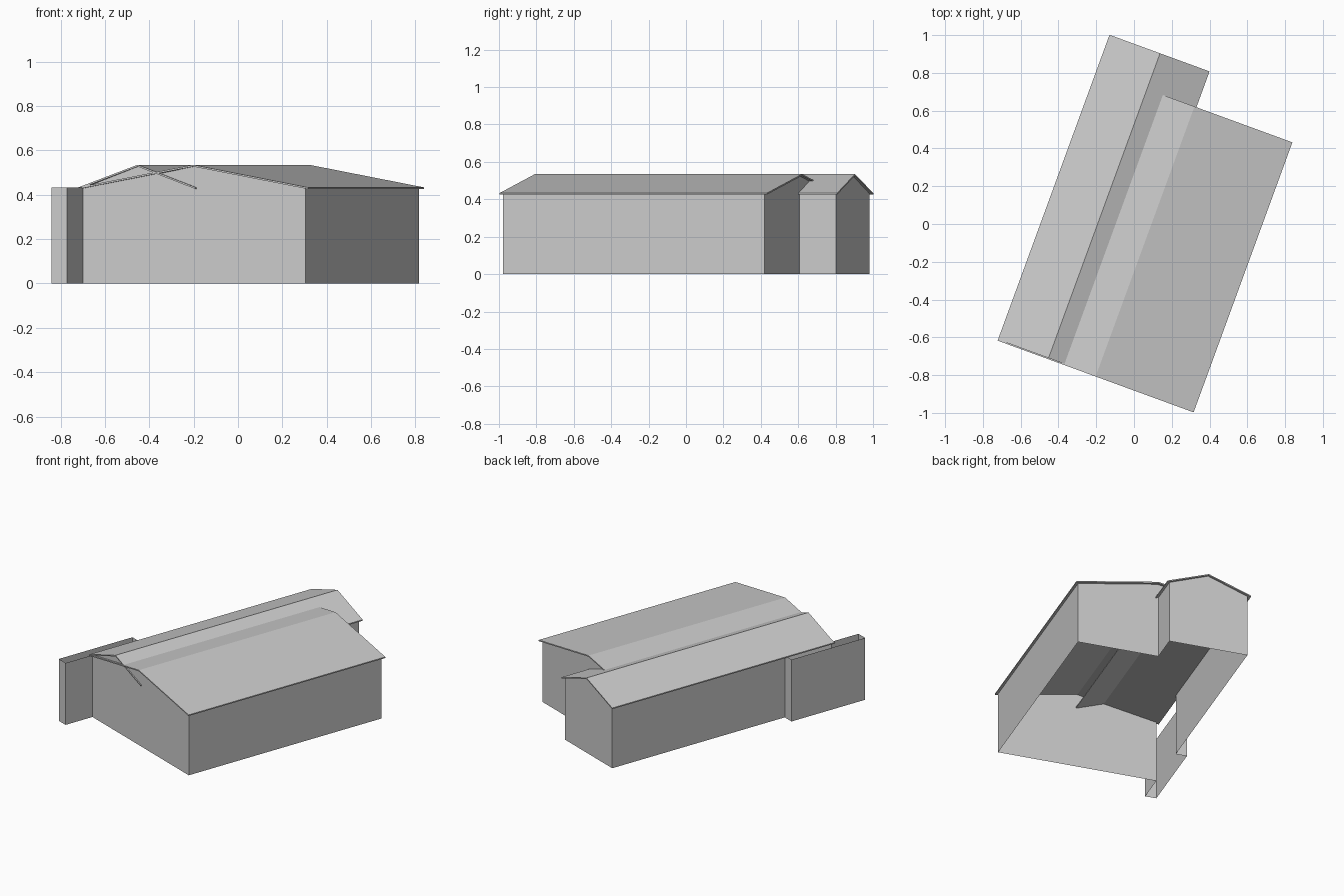
import bpy, bmesh, math

if "Cube" in bpy.data.objects:
    bpy.data.objects.remove(bpy.data.objects["Cube"], do_unlink=True)

grey = bpy.data.materials.new("light_grey")
grey.use_nodes = True
grey.diffuse_color = (0.6, 0.6, 0.6, 1)
grey.node_tree.nodes["Principled BSDF"].inputs["Base Color"].default_value = (0.6, 0.6, 0.6, 1)

TURN = math.radians(-20.1)   # the whole building is turned on its plot
EAVE, RIDGE, THICK = 0.43, 0.535, 0.008
LEFT, RIGHT, STEP = -0.446, 0.622, 0.08       # wall lines across the building
FRONT, BACK, LONG_BACK = -0.815, 0.675, 0.882  # wall lines along the building
OUTER, PORCH_FRONT, PORCH_BACK = -0.521, -1.023, -0.453
RIDGE_A, RIDGE_B, VALLEY = -0.181, 0.087, -0.09


def make(name, faces):
    """Object from planar faces, each a list of corner points."""
    bm = bmesh.new()
    for corners in faces:
        bm.faces.new([bm.verts.new(c) for c in corners])
    bmesh.ops.remove_doubles(bm, verts=bm.verts, dist=0.0005)
    bmesh.ops.recalc_face_normals(bm, faces=bm.faces)
    mesh = bpy.data.meshes.new(name)
    bm.to_mesh(mesh)
    bm.free()
    mesh.materials.append(grey)
    ob = bpy.data.objects.new(name, mesh)
    ob.rotation_euler.z = TURN
    bpy.context.collection.objects.link(ob)
    return ob


def roof(name, left, ridge, right, front, back):
    """Thin folded roof sheet with a ridge running along y."""
    top = [(left, EAVE + 0.003), (ridge, RIDGE), (right, EAVE + 0.003)]
    ring = top + [(x, z - THICK) for x, z in reversed(top)]
    n = len(ring)
    faces = []
    for i in range(n):
        (x0, z0), (x1, z1) = ring[i], ring[(i + 1) % n]
        faces.append([(x0, front, z0), (x1, front, z1), (x1, back, z1), (x0, back, z0)])
    for y in (front, back):
        for half in ((0, 1, 4, 5), (1, 2, 3, 4)):
            faces.append([(ring[i][0], y, ring[i][1]) for i in half])
    return make(name, faces)


def plain_wall(a, b, height=EAVE):
    return [(*a, 0), (*b, 0), (*b, height), (*a, height)]


def gable(y, profile):
    """Wall across the building, its top following the profile."""
    return [(profile[0][0], y, 0), (profile[-1][0], y, 0)] + [(x, y, z) for x, z in reversed(profile)]


# Two overlapping gable roofs
roof("narrow_roof", -0.466, RIDGE_A, 0.098, -0.822, 0.896)
roof("wide_roof", -0.466, RIDGE_B, 0.639, -0.828, 0.694)

# Gable end walls
peak, valley = RIDGE - THICK, 0.493
make("front_wall", [gable(FRONT, [(LEFT, EAVE), (RIDGE_A, peak), (VALLEY, valley),
                                  (RIDGE_B, peak), (RIGHT, EAVE)])])
make("narrow_back_wall", [gable(LONG_BACK, [(LEFT, EAVE), (RIDGE_A, peak), (STEP, EAVE)])])
make("wide_back_wall", [gable(BACK, [(STEP, peak), (RIDGE_B, peak), (RIGHT, EAVE)]),
                        [(STEP, BACK, EAVE), (STEP, BACK, peak), (VALLEY, BACK, valley)]])

# Long side walls
make("right_wall", [plain_wall((RIGHT, FRONT), (RIGHT, BACK))])
make("step_wall", [plain_wall((STEP, BACK), (STEP, LONG_BACK))])
make("left_wall", [plain_wall((LEFT, PORCH_BACK), (LEFT, LONG_BACK))])

# Open-topped side bay, open to the hall behind the front wall
bay = [(LEFT, FRONT), (LEFT, PORCH_FRONT), (OUTER, PORCH_FRONT),
       (OUTER, PORCH_BACK), (LEFT, PORCH_BACK)]
make("side_bay_walls", [plain_wall(a, b, EAVE + 0.003) for a, b in zip(bay, bay[1:])])
